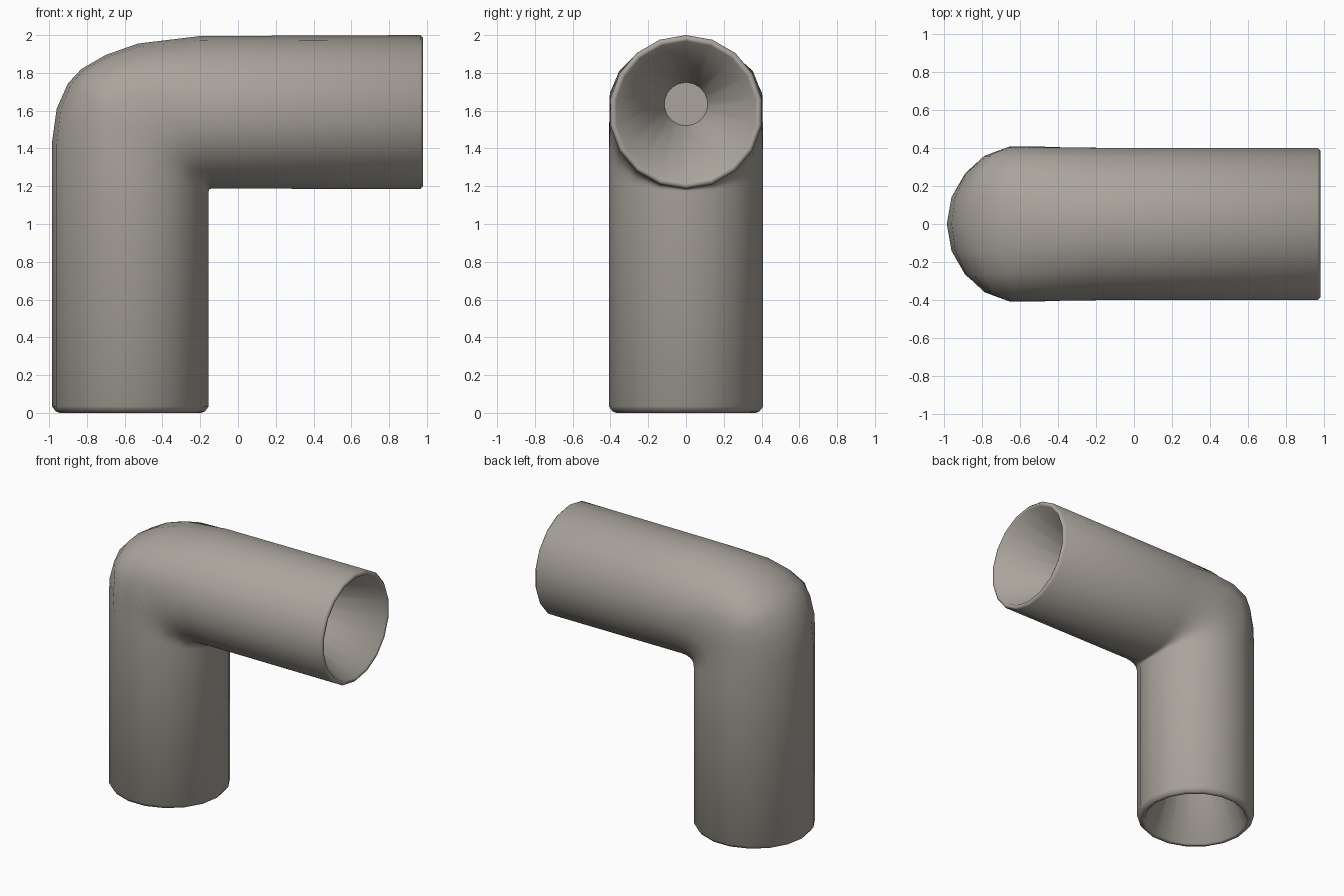
import bpy, bmesh, math
from mathutils import Vector

cube = bpy.data.objects.get("Cube")
if cube:
    bpy.data.objects.remove(cube, do_unlink=True)

SIDES = 18
LEG_X, ARM_Z = -0.57, 1.593   # axes of the upright leg and the level arm


def section(outer, inner, half_width, fullness=0):
    """Oval section spanning the bend; fullness squares up its outer half."""
    a, b = Vector((outer[0], 0, outer[1])), Vector((inner[0], 0, inner[1]))
    mid, half = (a + b) / 2, (a - b) / 2
    points = []
    for i in range(SIDES):
        turn = 2 * math.pi * i / SIDES
        reach = math.cos(turn)
        if reach > 0:
            reach **= 1 - fullness
        points.append(mid + half * reach + Vector((0, half_width * math.sin(turn), 0)))
    return points


def leg(radius, z):
    return section((LEG_X - radius, z), (LEG_X + radius, z), radius)


def arm(radius, x, lift=0):
    z = ARM_Z + lift
    return section((x, z + radius), (x, z - radius), radius)


# Upright leg: closed tapering bore, rounded lip, outer wall
rings = [leg(0.115, 0.70), leg(0.36, 0.01), leg(0.375, 0.0),
         leg(0.395, 0.008), leg(0.415, 0.035)]

# Bend: sections fan out around the tight inside corner
heel = [(-0.985, 1.43), (-0.96, 1.61), (-0.90, 1.745), (-0.83, 1.82),
        (-0.70, 1.895), (-0.53, 1.955), (-0.20, 1.995)]
for i, point in enumerate(heel):
    t = i / (len(heel) - 1)
    corner = (-0.155 + 0.015 * t * t, 1.187 - 0.015 * (1 - t) ** 2)
    fullness = 0.55 * math.sin(math.pi * t ** 1.2)
    rings.append(section(point, corner, 0.415 - 0.008 * t, fullness))

# Level arm: outer wall, rounded lip, closed tapering bore
rings += [arm(0.407, 0.965), arm(0.393, 0.98), arm(0.375, 0.975),
          arm(0.115, 0.28, 0.042)]

# Skin the sections: smooth walls, flat ends inside the bores
bm = bmesh.new()
loops = [[bm.verts.new(p) for p in ring] for ring in rings]
for low, high in zip(loops, loops[1:]):
    for i in range(SIDES):
        j = (i + 1) % SIDES
        bm.faces.new((low[i], low[j], high[j], high[i])).smooth = True
bm.faces.new(loops[0])
bm.faces.new(loops[-1])
bmesh.ops.recalc_face_normals(bm, faces=bm.faces)

mesh = bpy.data.meshes.new("elbow_pipe")
bm.to_mesh(mesh)
bm.free()
pipe = bpy.data.objects.new("elbow_pipe", mesh)
bpy.context.collection.objects.link(pipe)

# Warm grey finish
colour = (0.40, 0.37, 0.33, 1)
grey = bpy.data.materials.new("warm_grey")
grey.use_nodes = True
grey.diffuse_color = colour
grey.node_tree.nodes["Principled BSDF"].inputs["Base Color"].default_value = colour
mesh.materials.append(grey)
